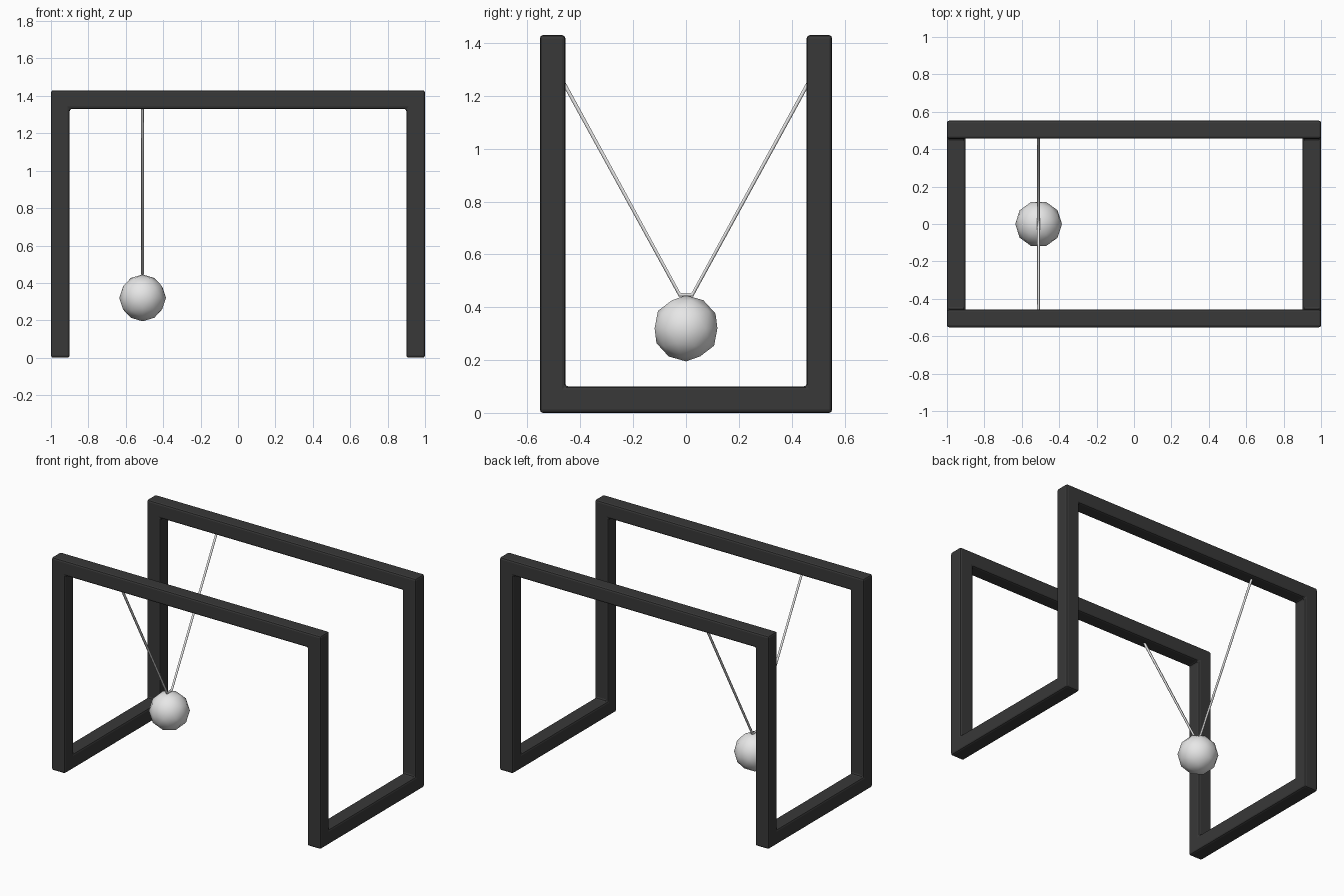
import bpy, bmesh, math
from itertools import product

if "Cube" in bpy.data.objects:
    bpy.data.objects.remove(bpy.data.objects["Cube"])


def material(name, rgb):
    m = bpy.data.materials.new(name)
    m.diffuse_color = (*rgb, 1)
    m.use_nodes = True
    m.node_tree.nodes["Principled BSDF"].inputs["Base Color"].default_value = m.diffuse_color
    return m


black = material("black_frame", (0.04, 0.04, 0.04))
grey = material("light_grey", (0.8, 0.8, 0.8))

# Frame: one continuous square bar, made of the filled cells of a coarse grid
xs, ys, zs = (-1, -0.9, 0.9, 1), (-0.553, -0.457, 0.457, 0.553), (0, 0.1, 1.33, 1.43)


def filled(i, j, k):
    if not all(0 <= n <= 2 for n in (i, j, k)):
        return False
    side, face = i != 1, j != 1
    return (side and face) or (k == 0 and side) or (k == 2 and face)


bm = bmesh.new()
verts = {}


def corner(key):
    if key not in verts:
        verts[key] = bm.verts.new((xs[key[0]], ys[key[1]], zs[key[2]]))
    return verts[key]


for cell in product(range(3), repeat=3):
    if not filled(*cell):
        continue
    for axis, step in product(range(3), (0, 1)):
        beside = list(cell)
        beside[axis] += 2 * step - 1
        if filled(*beside):
            continue
        quad = []
        for a, b in ((0, 0), (1, 0), (1, 1), (0, 1)):
            key = list(cell)
            key[axis] += step
            key[(axis + 1) % 3] += a
            key[(axis + 2) % 3] += b
            quad.append(corner(tuple(key)))
        bm.faces.new(quad if step else quad[::-1])
mesh = bpy.data.meshes.new("frame")
bm.to_mesh(mesh)
bm.free()
frame = bpy.data.objects.new("frame", mesh)
bpy.context.collection.objects.link(frame)
mesh.materials.append(black)
bevel = frame.modifiers.new("soft_edges", 'BEVEL')
bevel.width = 0.012
bevel.segments = 2
bevel.limit_method = 'ANGLE'

# Hanging ball
BALL_X = -0.51
bpy.ops.mesh.primitive_ico_sphere_add(subdivisions=2, radius=0.125,
                                      location=(BALL_X, 0, 0.32),
                                      rotation=(0, 0, math.pi / 2))
ball = bpy.context.object
ball.name = "ball"
ball.data.materials.append(grey)
bpy.ops.object.shade_smooth()

# String: V shape from both top bars, with a short flat piece on the ball
curve = bpy.data.curves.new("string", 'CURVE')
curve.dimensions = '3D'
curve.bevel_depth = 0.008
curve.bevel_resolution = 1
curve.use_fill_caps = True
spline = curve.splines.new('POLY')
path = [(-0.51, 1.335), (-0.024, 0.447), (0.024, 0.447), (0.51, 1.335)]
spline.points.add(len(path) - 1)
for point, (y, z) in zip(spline.points, path):
    point.co = (BALL_X, y, z, 1)
curve.materials.append(grey)
string = bpy.data.objects.new("string", curve)
bpy.context.collection.objects.link(string)
